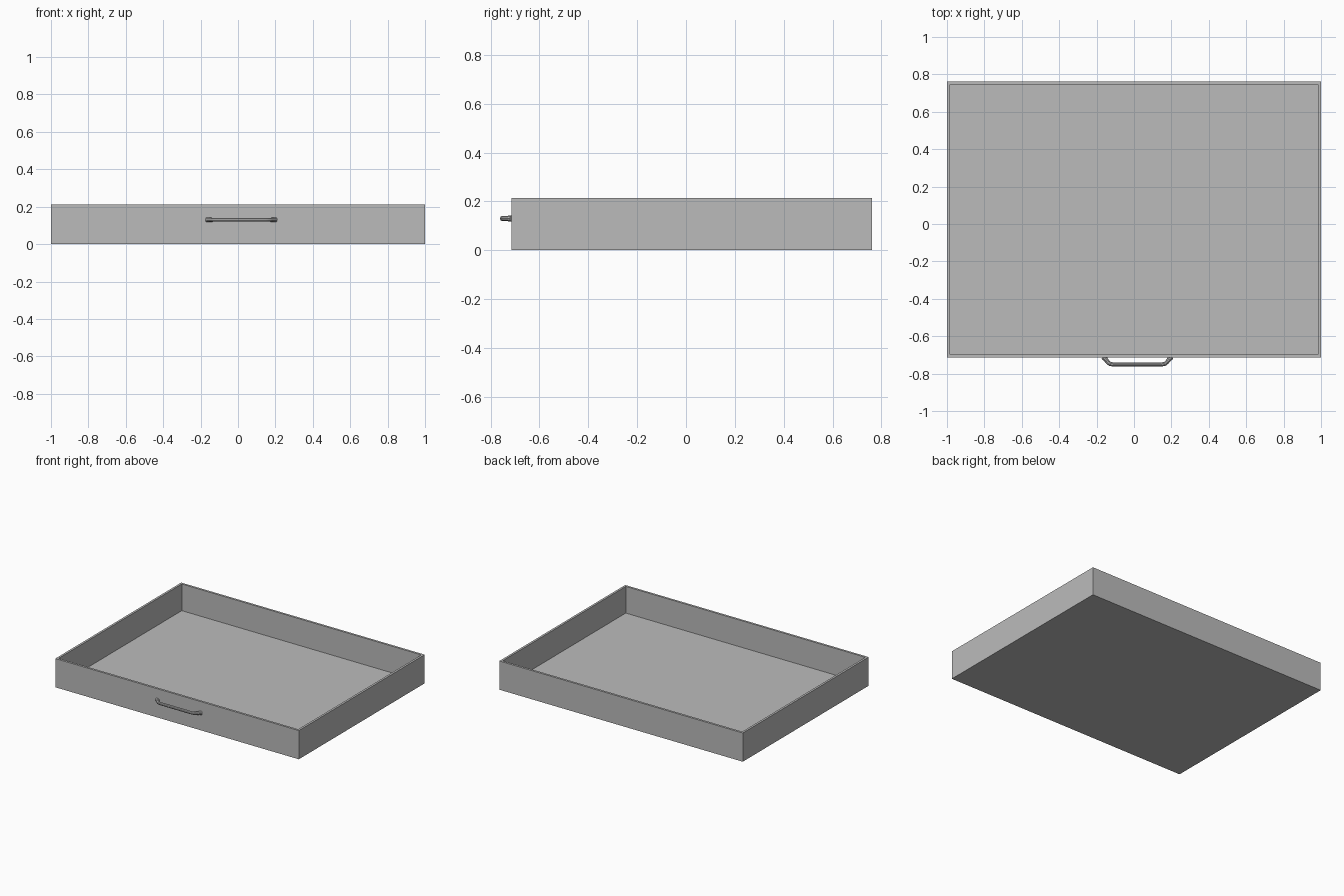
import bpy
import bmesh

default = bpy.data.objects.get("Cube")
if default:
    bpy.data.objects.remove(default, do_unlink=True)

grey = bpy.data.materials.new("plain_grey")
grey.use_nodes = True
grey.diffuse_color = (0.5, 0.5, 0.5, 1)
grey.node_tree.nodes["Principled BSDF"].inputs["Base Color"].default_value = (0.5, 0.5, 0.5, 1)

FRONT, BACK, HALF_W, HEIGHT = -0.715, 0.762, 1.0, 0.213
WALL, FLOOR = 0.023, 0.015

# Open tray: a box whose top is inset for the rim and pushed down to the floor
bm = bmesh.new()
bmesh.ops.create_cube(bm, size=1)
for v in bm.verts:
    v.co.x *= 2 * HALF_W
    v.co.y = BACK if v.co.y > 0 else FRONT
    v.co.z = HEIGHT if v.co.z > 0 else 0
bm.normal_update()
top = max(bm.faces, key=lambda f: f.normal.z)
bmesh.ops.inset_region(bm, faces=[top], thickness=WALL)
well = bmesh.ops.extrude_discrete_faces(bm, faces=[top])["faces"][0]
for v in well.verts:
    v.co.z = FLOOR
bmesh.ops.recalc_face_normals(bm, faces=bm.faces)
mesh = bpy.data.meshes.new("drawer_tray")
bm.to_mesh(mesh)
bm.free()
mesh.materials.append(grey)
tray = bpy.data.objects.new("drawer_tray", mesh)
bpy.context.collection.objects.link(tray)

# Pull handle: a round bar with flared feet that meet the front board
CENTRE_X, HANDLE_Z, RADIUS = 0.018, 0.13, 0.011
half = [(0.183, 0.004, 1.25), (0.17, -0.008, 1.1), (0.158, -0.024, 1),
        (0.147, -0.033, 1), (0.128, -0.036, 1)]
path = half + [(-x, y, r) for x, y, r in reversed(half)]
curve = bpy.data.curves.new("pull_handle", "CURVE")
curve.dimensions = "3D"
curve.bevel_depth = RADIUS
curve.bevel_resolution = 3
curve.use_fill_caps = True
spline = curve.splines.new("POLY")
spline.points.add(len(path) - 1)
for point, (x, y, r) in zip(spline.points, path):
    point.co = (CENTRE_X + x, FRONT + y, HANDLE_Z, 1)
    point.radius = r
curve.materials.append(grey)
handle = bpy.data.objects.new("pull_handle", curve)
bpy.context.collection.objects.link(handle)

# Smooth the bar while keeping its end caps crisp
bpy.ops.object.select_all(action="DESELECT")
handle.select_set(True)
bpy.context.view_layer.objects.active = handle
bpy.ops.object.convert(target="MESH")
bpy.ops.object.shade_smooth_by_angle()
